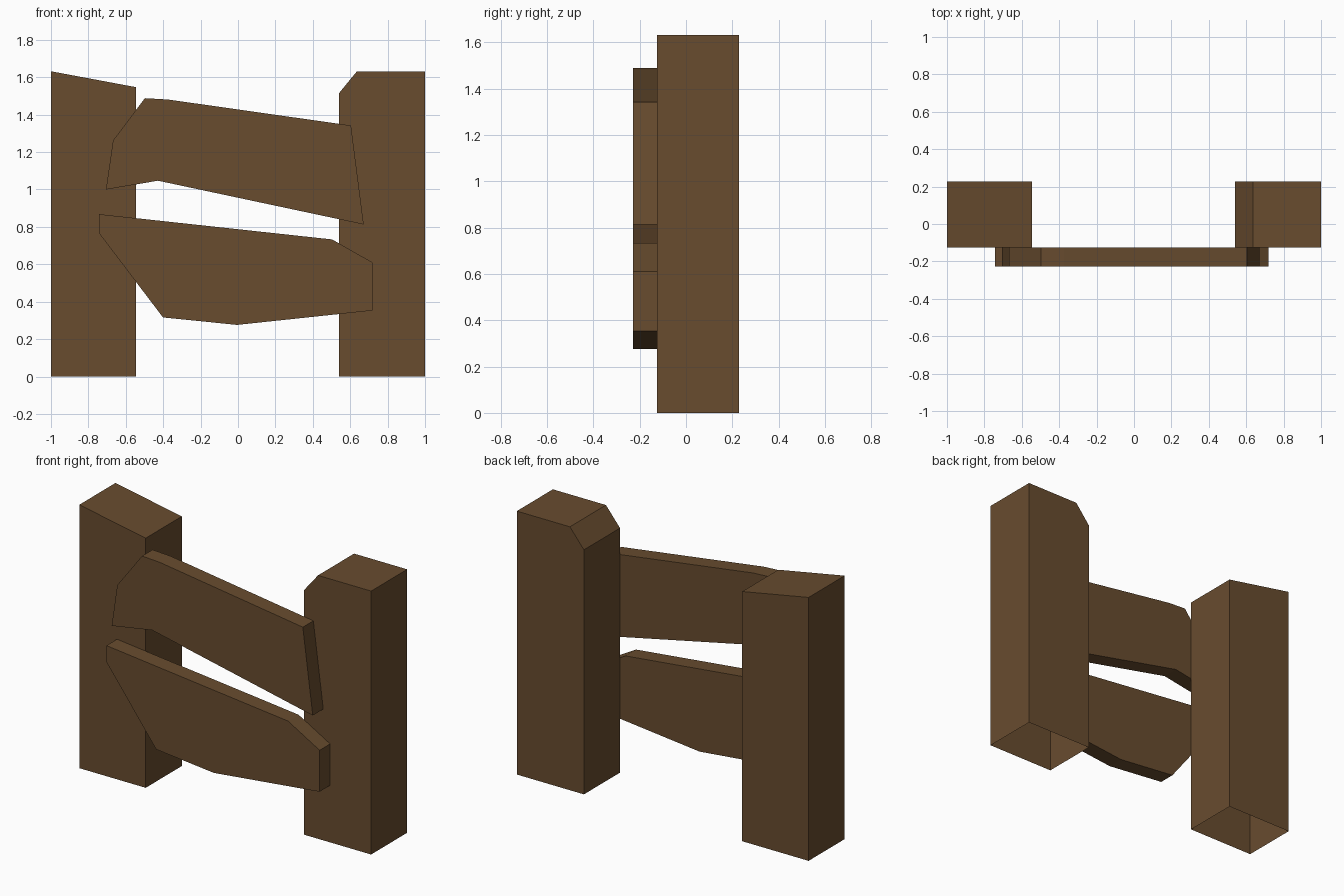
import bpy
import bmesh

if "Cube" in bpy.data.objects:
    bpy.data.objects.remove(bpy.data.objects["Cube"])

wood = bpy.data.materials.new("brown wood")
wood.diffuse_color = (0.138, 0.072, 0.028, 1.0)
wood.use_nodes = True
wood.node_tree.nodes["Principled BSDF"].inputs["Base Color"].default_value = wood.diffuse_color


def extrude_profile(name, profile, y_front, y_back, open_bottom=False):
    """Extrude a front (x, z) outline along y."""
    bm = bmesh.new()
    front = bm.faces.new([bm.verts.new((x, y_front, z)) for x, z in profile])
    back = bmesh.ops.extrude_face_region(bm, geom=[front], use_keep_orig=True)
    moved = [v for v in back["geom"] if isinstance(v, bmesh.types.BMVert)]
    bmesh.ops.translate(bm, verts=moved, vec=(0, y_back - y_front, 0))
    bmesh.ops.recalc_face_normals(bm, faces=bm.faces)
    if open_bottom:
        bottom = [f for f in bm.faces if all(v.co.z < 0.001 for v in f.verts)]
        bmesh.ops.delete(bm, geom=bottom, context="FACES_ONLY")
    mesh = bpy.data.meshes.new(name)
    bm.to_mesh(mesh)
    bm.free()
    mesh.materials.append(wood)
    obj = bpy.data.objects.new(name, mesh)
    bpy.context.collection.objects.link(obj)
    return obj


# Posts, hollow underneath: one with a slanted top, one with a cut corner
POST_Y = (-0.125, 0.228)
extrude_profile("left_post", [(-1, 0), (-0.545, 0), (-0.545, 1.547), (-1, 1.632)],
                *POST_Y, open_bottom=True)
extrude_profile("right_post", [(0.54, 0), (1, 0), (1, 1.632), (0.636, 1.632), (0.54, 1.515)],
                *POST_Y, open_bottom=True)

# Rough-cut planks nailed across the front of the posts
PLANK_Y = (-0.228, -0.125)
extrude_profile("upper_plank", [(-0.706, 1.0), (-0.428, 1.047), (0.672, 0.813), (0.604, 1.342),
                                (-0.374, 1.481), (-0.498, 1.488), (-0.668, 1.262)], *PLANK_Y)
extrude_profile("lower_plank", [(-0.742, 0.868), (-0.742, 0.765), (-0.401, 0.316), (-0.005, 0.276),
                                (0.719, 0.353), (0.719, 0.61), (0.503, 0.733)], *PLANK_Y)
